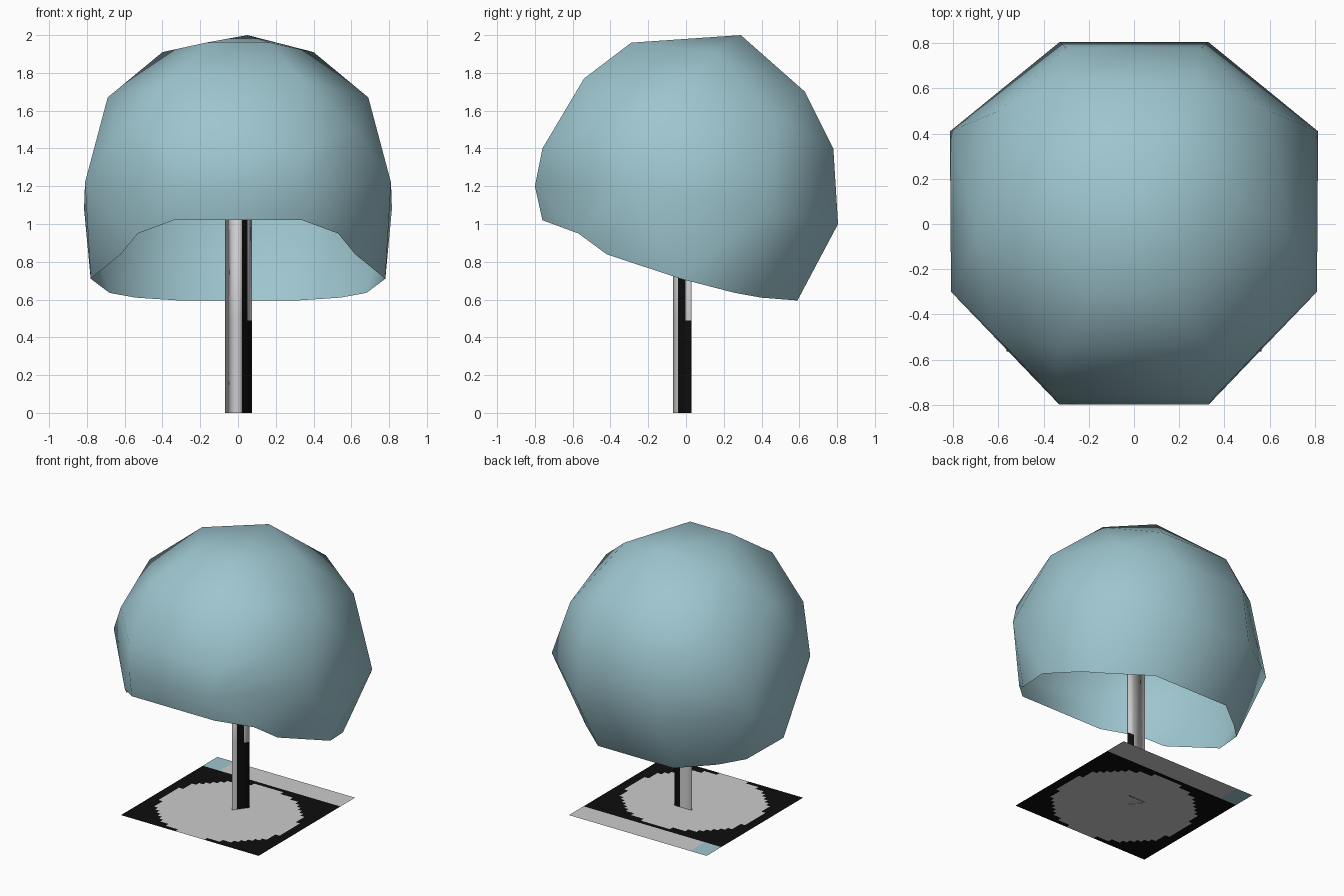
import bpy, bmesh

if "Cube" in bpy.data.objects:
    bpy.data.objects.remove(bpy.data.objects["Cube"])


def material(name, r, g, b):
    m = bpy.data.materials.new(name)
    m.diffuse_color = (r, g, b, 1)
    m.use_nodes = True
    m.node_tree.nodes["Principled BSDF"].inputs["Base Color"].default_value = m.diffuse_color
    return m


teal = material("pale_teal", 0.34, 0.56, 0.62)
grey = material("light_grey", 0.60, 0.60, 0.61)
black = material("black", 0.004, 0.004, 0.004)


def make_object(name, bm, mats, smooth):
    me = bpy.data.meshes.new(name)
    for f in bm.faces:
        f.smooth = smooth
    bm.to_mesh(me)
    bm.free()
    for m in mats:
        me.materials.append(m)
    ob = bpy.data.objects.new(name, me)
    bpy.context.collection.objects.link(ob)
    return ob


# Canopy: faceted tilted dome, hull of mirrored points with its underside opened
rim = [(.34, -.76, 1.02), (.53, -.57, .95), (.62, -.42, .84), (.78, -.03, .71),
       (.68, .26, .635), (.54, .40, .61), (.31, .59, .595)]
shell = [(.33, -.80, 1.20), (.81, -.30, 1.22), (.815, .41, 1.08), (.33, .805, 1.0),
         (.36, -.76, 1.40), (.62, -.49, 1.50), (.69, -.05, 1.67), (.60, .50, 1.55),
         (.30, .78, 1.40), (.28, .63, 1.70), (.33, -.54, 1.77), (.40, .15, 1.91),
         (.17, -.29, 1.96)]
bm = bmesh.new()
rim_verts = {bm.verts.new((s * x, y, z)) for x, y, z in rim for s in (1, -1)}
for x, y, z in shell:
    for s in (1, -1):
        bm.verts.new((s * x, y, z))
bm.verts.new((.05, .29, 2.0))
bmesh.ops.convex_hull(bm, input=bm.verts[:])
underside = [f for f in bm.faces if all(v in rim_verts for v in f.verts)]
bmesh.ops.delete(bm, geom=underside, context='FACES')
loose = [v for v in bm.verts if not v.link_faces]
bmesh.ops.delete(bm, geom=loose, context='VERTS')
bmesh.ops.recalc_face_normals(bm, faces=bm.faces[:])
make_object("canopy", bm, [teal], True)

# Pole: three-sided, with dark stripes near the right edge
front, right, left = (0, -.07), (.075, .03), (-.07, .03)


def along(a, b, t):
    return (a[0] + (b[0] - a[0]) * t, a[1] + (b[1] - a[1]) * t)


outline = [front, along(front, right, .27), along(front, right, .67), right,
           along(right, left, .33), left]
levels = [0, .49, 1.2]
bm = bmesh.new()
rings = [[bm.verts.new((x, y, z)) for x, y in outline] for z in levels]
n = len(outline)
for k in range(2):
    for i in range(n):
        j = (i + 1) % n
        f = bm.faces.new((rings[k][i], rings[k][j], rings[k + 1][j], rings[k + 1][i]))
        dark = i in (1, 2, 3) if k == 0 else i == 1
        f.material_index = 1 if dark else 0
bm.faces.new(rings[-1])
make_object("pole", bm, [grey, black], True)

# Base plate: thin square, black with grey disc, grey back strip and teal corner
HALF = .565
bm = bmesh.new()
bmesh.ops.create_grid(bm, x_segments=33, y_segments=33, size=HALF)
for f in bm.faces:
    c = f.calc_center_median()
    if c.y > .39:
        f.material_index = 2 if c.x < -.43 else 0
    elif (c.x / .5) ** 2 + ((c.y + .10) / .46) ** 2 < 1:
        f.material_index = 0
    else:
        f.material_index = 1
plate = make_object("base_plate", bm, [grey, black, teal], False)
plate.location.z = .003
